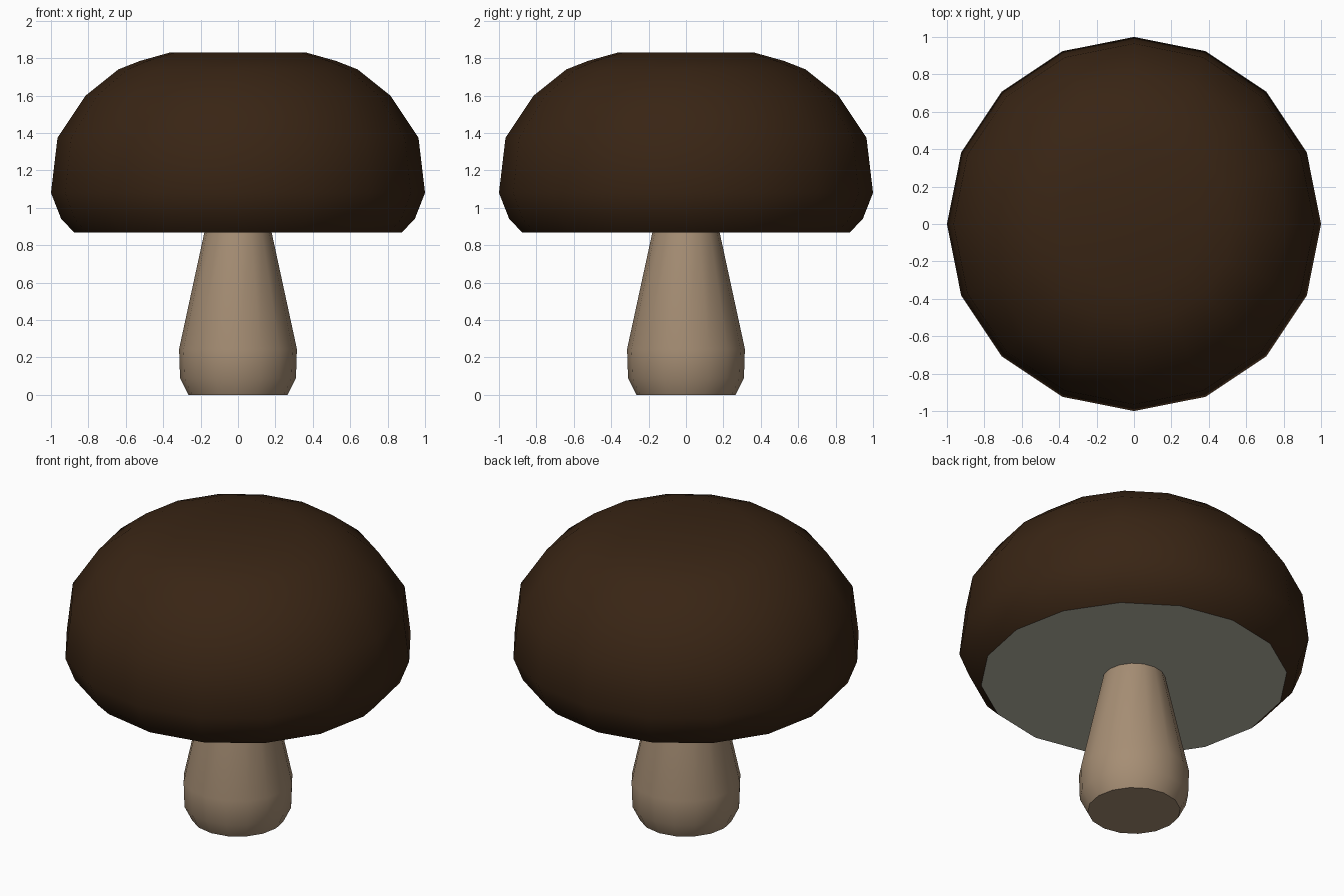
import bpy, bmesh
from math import cos, sin, pi, radians

if "Cube" in bpy.data.objects:
    bpy.data.objects.remove(bpy.data.objects["Cube"])

SIDES = 16


def material(name, color):
    m = bpy.data.materials.new(name)
    m.diffuse_color = (*color, 1)
    m.use_nodes = True
    m.node_tree.nodes["Principled BSDF"].inputs["Base Color"].default_value = m.diffuse_color
    return m


def lathe(name, profile, mats):
    """Stack 16-sided rings from (radius, z) pairs and cap both ends."""
    bm = bmesh.new()
    rings = [[bm.verts.new((r * cos(2 * pi * i / SIDES), r * sin(2 * pi * i / SIDES), z))
              for i in range(SIDES)] for r, z in profile]
    for a, b in zip(rings, rings[1:]):
        for i in range(SIDES):
            j = (i + 1) % SIDES
            bm.faces.new((a[i], a[j], b[j], b[i]))
    bm.faces.new(rings[-1])
    bottom = bm.faces.new(rings[0][::-1])
    bottom.material_index = len(mats) - 1
    mesh = bpy.data.meshes.new(name)
    bm.to_mesh(mesh)
    bm.free()
    for m in mats:
        mesh.materials.append(m)
    obj = bpy.data.objects.new(name, mesh)
    bpy.context.collection.objects.link(obj)
    bpy.ops.object.select_all(action='DESELECT')
    obj.select_set(True)
    bpy.context.view_layer.objects.active = obj
    bpy.ops.object.shade_smooth_by_angle(angle=radians(42))
    return obj


brown = material("cap_brown", (0.04, 0.018, 0.007))
gills = material("underside_grey", (0.5, 0.49, 0.4))
tan = material("stem_tan", (0.38, 0.27, 0.175))

# Domed cap with a flat pale underside
lathe("cap", [(0.875, 0.868), (0.945, 0.94), (1.0, 1.08), (0.965, 1.375), (0.815, 1.6),
              (0.64, 1.74), (0.525, 1.785), (0.365, 1.83)], [brown, gills])

# Stem with a bulging foot
lathe("stem", [(0.265, 0), (0.31, 0.09), (0.315, 0.245), (0.18, 0.868)], [tan])
